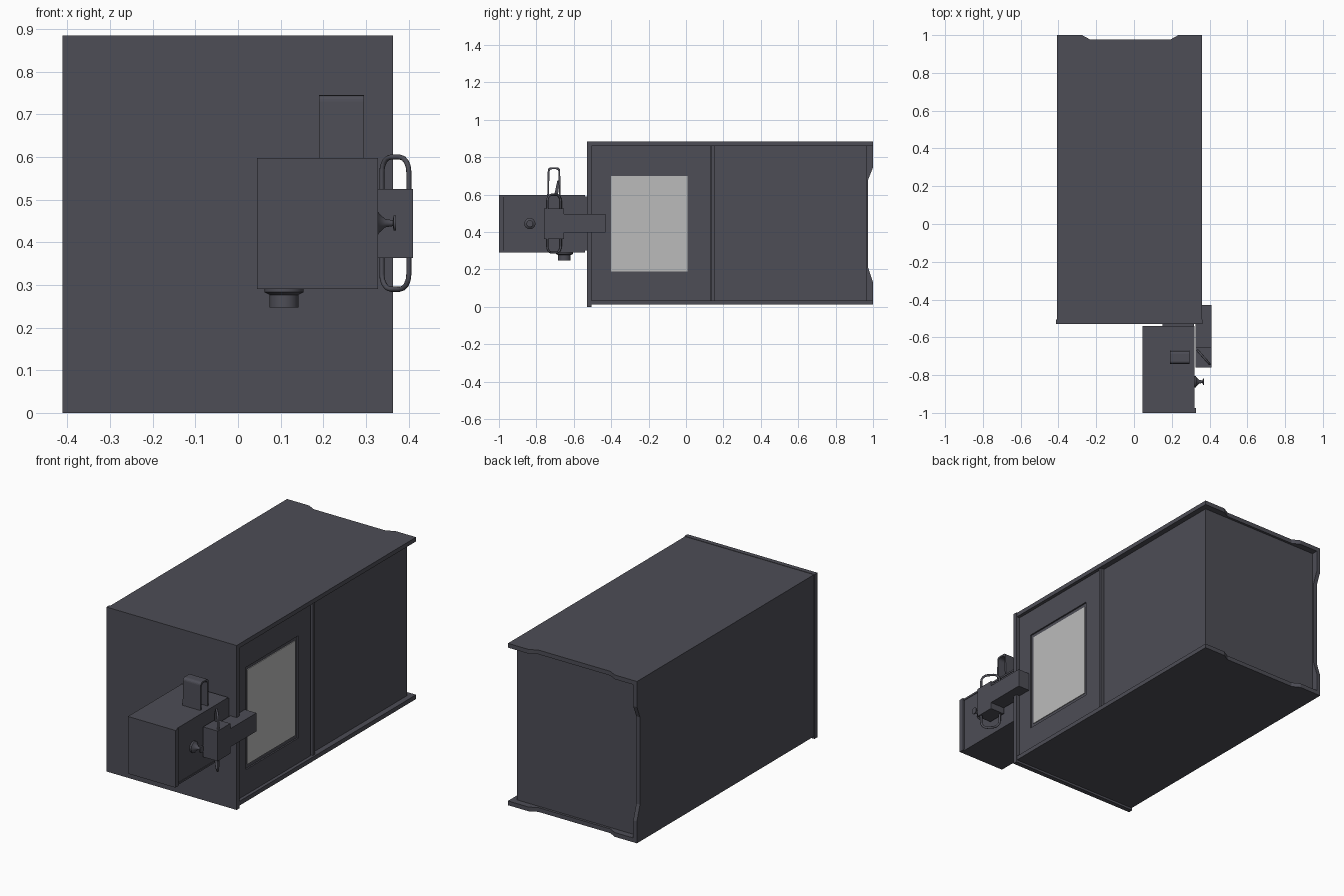
import bpy, bmesh, math
from mathutils import Vector

if "Cube" in bpy.data.objects:
    bpy.data.objects.remove(bpy.data.objects["Cube"])


def material(name, rgb):
    m = bpy.data.materials.new(name)
    m.diffuse_color = (*rgb, 1)
    m.use_nodes = True
    m.node_tree.nodes["Principled BSDF"].inputs["Base Color"].default_value = m.diffuse_color
    return m


DARK = material("dark_grey_metal", (0.075, 0.075, 0.093))
PALE = material("pale_grey_glass", (0.5, 0.5, 0.5))


def finish(name, bm, mat, smooth=False):
    bmesh.ops.recalc_face_normals(bm, faces=bm.faces)
    me = bpy.data.meshes.new(name)
    bm.to_mesh(me)
    bm.free()
    me.materials.append(mat)
    ob = bpy.data.objects.new(name, me)
    bpy.context.collection.objects.link(ob)
    if smooth:
        bpy.context.view_layer.objects.active = ob
        ob.select_set(True)
        bpy.ops.object.shade_smooth_by_angle(angle=math.radians(35))
        ob.select_set(False)
    return ob


def prism(name, points, offset, mat=DARK):
    """Extrude a planar outline of 3D points along offset."""
    bm = bmesh.new()
    face = bm.faces.new([bm.verts.new(p) for p in points])
    ext = bmesh.ops.extrude_face_region(bm, geom=[face], use_keep_orig=True)
    verts = [g for g in ext["geom"] if isinstance(g, bmesh.types.BMVert)]
    bmesh.ops.translate(bm, verts=verts, vec=offset)
    return finish(name, bm, mat)


def box(name, x, y, z, mat=DARK):
    pts = [(x[0], y[0], z[0]), (x[1], y[0], z[0]), (x[1], y[1], z[0]), (x[0], y[1], z[0])]
    return prism(name, pts, (0, 0, z[1] - z[0]), mat)


def turned(name, centre, axis, profile, n=20):
    """Rings of (distance along axis, radius) around an axis, capped."""
    bm = bmesh.new()
    a = Vector(axis)
    u = a.orthogonal().normalized()
    v = a.cross(u)
    rings = []
    for d, r in profile:
        rings.append([bm.verts.new(Vector(centre) + a * d + (u * math.cos(t) + v * math.sin(t)) * r)
                      for t in (2 * math.pi * i / n for i in range(n))])
    for p, q in zip(rings, rings[1:]):
        for i in range(n):
            bm.faces.new((p[i], p[(i + 1) % n], q[(i + 1) % n], q[i]))
    bm.faces.new(rings[0])
    bm.faces.new(rings[-1])
    return finish(name, bm, DARK, True)


# main cabinet
box("cabinet_core", (-0.40, 0.33), (-0.51, 0.965), (0.02, 0.875))
box("front_plate", (-0.412, 0.363), (-0.53, -0.505), (0, 0.885))
deck = [(-0.408, -0.51), (0.36, -0.51), (0.36, 1.0), (0.235, 1.0), (0.195, 0.978),
        (-0.235, 0.978), (-0.275, 1.0), (-0.408, 1.0)]
for name, z in (("top_panel", 0.86), ("bottom_panel", 0.012)):
    prism(name, [(x, y, z) for x, y in deck], (0, 0, 0.023))
wall = [(-0.51, 0.013), (1.0, 0.013), (1.0, 0.13), (0.974, 0.21), (0.974, 0.68),
        (1.0, 0.745), (1.0, 0.882), (-0.51, 0.882)]
prism("left_wall", [(-0.408, y, z) for y, z in wall], (0.022, 0, 0))

# door with window on the right side
dx = (0.325, 0.342)
box("door_rail_low", dx, (-0.505, 0.13), (0.035, 0.17))
box("door_rail_high", dx, (-0.505, 0.13), (0.72, 0.86))
box("door_stile_front", dx, (-0.505, -0.42), (0.17, 0.72))
box("door_stile_back", dx, (0.025, 0.13), (0.17, 0.72))
box("window_frame", (0.325, 0.334), (-0.42, 0.025), (0.17, 0.72))
box("window_glass", (0.333, 0.338), (-0.40, 0.008), (0.19, 0.70), PALE)
box("divider_bar", (0.325, 0.35), (0.137, 0.155), (0.035, 0.865))

# equipment box on the front
box("equipment_box", (0.05, 0.317), (-0.98, -0.54), (0.297, 0.592))
box("equipment_front_panel", (0.045, 0.328), (-1.0, -0.975), (0.29, 0.598))
box("equipment_top", (0.045, 0.320), (-0.98, -0.54), (0.588, 0.598))
box("equipment_base", (0.045, 0.320), (-0.98, -0.54), (0.29, 0.30))
box("mounting_neck", (0.15, 0.317), (-0.545, -0.525), (0.30, 0.59))

# arched band handle on top
yc, r, t = -0.706, 0.033, 0.009


def arch(rad, zc, flare):
    pts = [(yc - rad - flare, 0.595)]
    for s, a0 in ((-1, 180), (1, 90)):
        for k in range(5):
            a = math.radians(a0 - 22.5 * k)
            pts.append((yc + s * (rad - 0.015) + 0.015 * math.cos(a), zc + 0.015 * math.sin(a)))
    return pts + [(yc + rad + flare, 0.595)]


outline = arch(r, 0.73, 0.003) + arch(r - t, 0.721, 0.003)[::-1]
prism("top_handle", [(0.19, y, z) for y, z in outline], (0.105, 0, 0))
# leaning lever under the arch
prism("inner_lever", [(0.225, -0.705, 0.595), (0.225, -0.685, 0.595),
                      (0.225, -0.675, 0.675), (0.225, -0.688, 0.675)], (0.035, 0, 0))

# foot under the box
turned("round_foot", (0.108, -0.65, 0.295), (0, 0, -1),
       [(0, 0.046), (0.012, 0.046), (0.018, 0.034), (0.048, 0.034)])

# knob on the right of the box
turned("side_knob", (0.315, -0.835, 0.445), (1, 0, 0),
       [(0, 0.03), (0.012, 0.03), (0.017, 0.022), (0.03, 0.010), (0.048, 0.007),
        (0.05, 0.018), (0.056, 0.018)])

# bracket block and arm
box("bracket_block", (0.325, 0.411), (-0.76, -0.652), (0.363, 0.525))
box("bracket_arm", (0.325, 0.411), (-0.655, -0.43), (0.398, 0.497))

# wire loop in a diagonal plane through the bracket
cu = bpy.data.curves.new("wire_loop", "CURVE")
cu.dimensions = "3D"
cu.bevel_depth = 0.006
cu.bevel_resolution = 2
path = []
for s in (0, 1):
    for cs in (0, 1):
        for k in range(5):
            a = math.pi * s + math.pi / 2 * cs + math.pi / 8 * k
            u = math.copysign(0.016, math.cos(math.pi * s + math.pi / 2 * cs + 0.7)) + 0.032 * math.cos(a)
            v = (0.12 if s == 0 else -0.12) + 0.035 * math.sin(a)
            path.append((0.369 + u * 0.66, -0.706 - u * 0.75, 0.445 + v))
sp = cu.splines.new("POLY")
sp.points.add(len(path) - 1)
for p, c in zip(sp.points, path):
    p.co = (*c, 1)
sp.use_cyclic_u = True
loop = bpy.data.objects.new("wire_loop", cu)
cu.materials.append(DARK)
bpy.context.collection.objects.link(loop)
